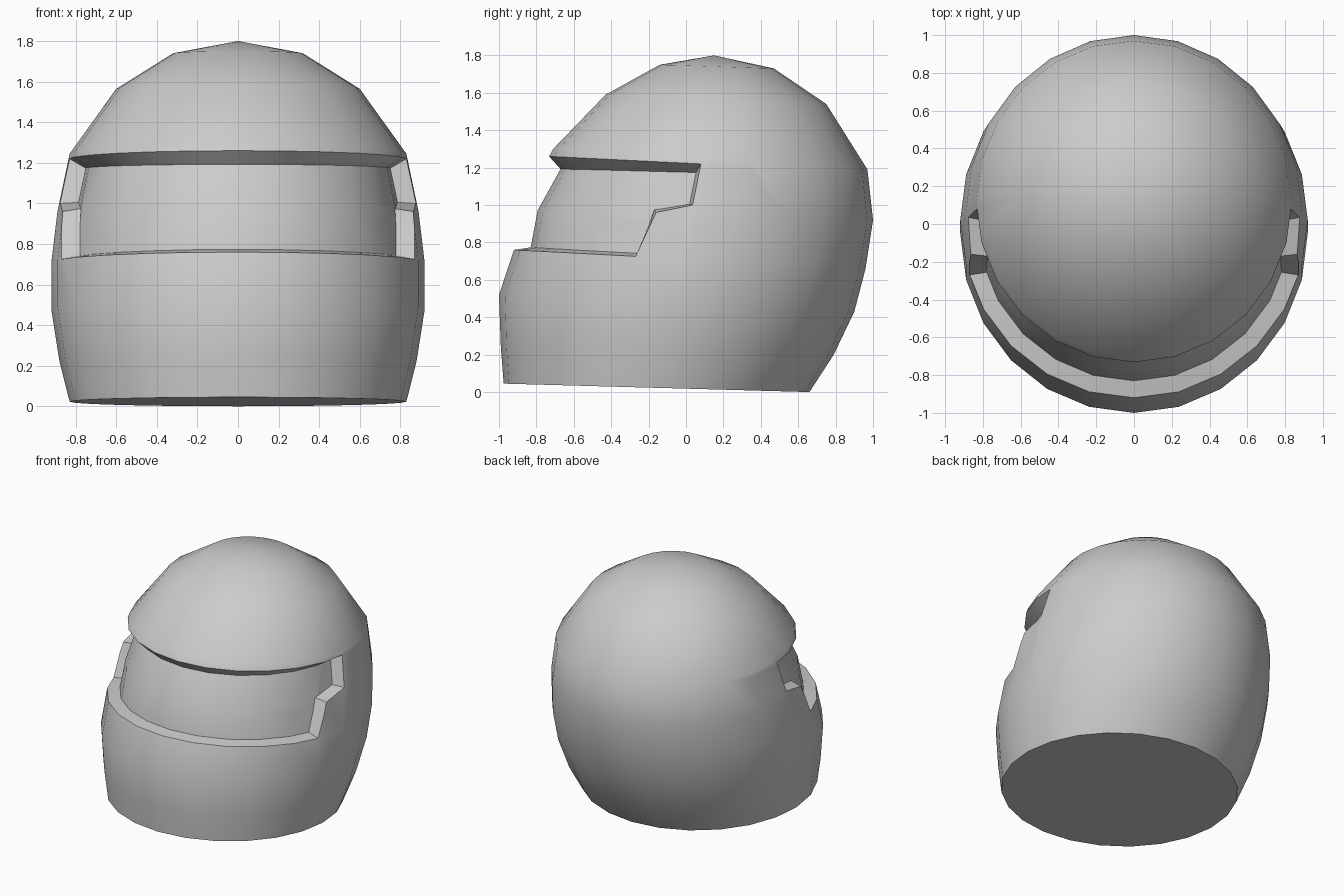
import bpy, bmesh, math
from mathutils import Vector

cube = bpy.data.objects.get("Cube")
if cube:
    bpy.data.objects.remove(cube, do_unlink=True)

SEGMENTS = 24

# Tilted elliptical rings: front y, front z, back y, back z, half width
RINGS = [
    (-0.975, 0.045, 0.66, 0.00, 0.83),
    (-0.99, 0.24, 0.79, 0.20, 0.88),
    (-1.00, 0.52, 0.90, 0.43, 0.92),
    (-0.92, 0.76, 0.96, 0.66, 0.92),
    (-0.875, 1.00, 1.00, 0.92, 0.89),
    (-0.71, 1.30, 0.97, 1.19, 0.83),
    (-0.43, 1.59, 0.75, 1.54, 0.60),
    (-0.14, 1.75, 0.47, 1.73, 0.32),
]
APEX = (0, 0.15, 1.80)

# Face opening outline in side view (y, z), from brow to chin
OPENING = [(-0.73, 1.26), (0.08, 1.22), (0.035, 1.0), (-0.16, 0.96), (-0.27, 0.725)]
CHIN = [(-1.2, 0.77), (-1.2, 1.283)]


def inside(y, z, poly):
    """Point in polygon test."""
    hit = False
    for (y1, z1), (y2, z2) in zip(poly, poly[1:] + poly[:1]):
        if (z1 > z) != (z2 > z) and y < y1 + (z - z1) * (y2 - y1) / (z2 - z1):
            hit = not hit
    return hit


def cut(bm, a, b):
    """Score the shell along one side of the opening."""
    low, high = min(a[0], b[0]) - 0.25, max(a[0], b[0]) + 0.25
    faces = []
    for f in bm.faces:
        c = f.calc_center_median()
        if low < c.y < high and 0.68 < c.z < 1.33:
            faces.append(f)
    edges = {e for f in faces for e in f.edges}
    verts = {v for f in faces for v in f.verts}
    bmesh.ops.bisect_plane(
        bm, geom=list(verts) + list(edges) + faces, dist=0.0005,
        plane_co=Vector((0, a[0], a[1])),
        plane_no=Vector((0, b[1] - a[1], a[0] - b[0])).normalized())


# Shell: lofted rings, flat base and domed crown
bm = bmesh.new()
loops = []
for fy, fz, by, bz, width in RINGS:
    loop = []
    for i in range(SEGMENTS):
        t = math.tau * i / SEGMENTS
        k = (1 - math.cos(t)) / 2
        loop.append(bm.verts.new((width * math.sin(t), fy + (by - fy) * k, fz + (bz - fz) * k)))
    loops.append(loop)
apex = bm.verts.new(APEX)
bm.faces.new(loops[0])
for i in range(SEGMENTS):
    j = (i + 1) % SEGMENTS
    for lower, upper in zip(loops, loops[1:]):
        bm.faces.new((lower[i], lower[j], upper[j], upper[i]))
    bm.faces.new((loops[-1][i], loops[-1][j], apex))
bmesh.ops.recalc_face_normals(bm, faces=bm.faces[:])

# Face opening: score the outline, then sink the visor
for a, b in zip(OPENING, OPENING[1:]):
    cut(bm, a, b)
bm.normal_update()
visor = []
for f in bm.faces:
    c = f.calc_center_median()
    if inside(c.y, c.z, OPENING + CHIN):
        visor.append(f)
bmesh.ops.inset_region(bm, faces=visor, thickness=0.03, depth=-0.085,
                       use_even_offset=True, use_boundary=True)

# Smooth surfaces, crisp recess and base edges
bm.normal_update()
for f in bm.faces:
    f.smooth = True
for e in bm.edges:
    e.smooth = e.calc_face_angle(0) < math.radians(45)

mesh = bpy.data.meshes.new("helmet_shell")
bm.to_mesh(mesh)
bm.free()
helmet = bpy.data.objects.new("helmet_shell", mesh)
bpy.context.scene.collection.objects.link(helmet)

# Single plain grey
grey = bpy.data.materials.new("light_grey")
grey.use_nodes = True
colour = (0.6, 0.6, 0.6, 1)
grey.diffuse_color = colour
for node in grey.node_tree.nodes:
    if node.type == 'BSDF_PRINCIPLED':
        node.inputs["Base Color"].default_value = colour
mesh.materials.append(grey)
